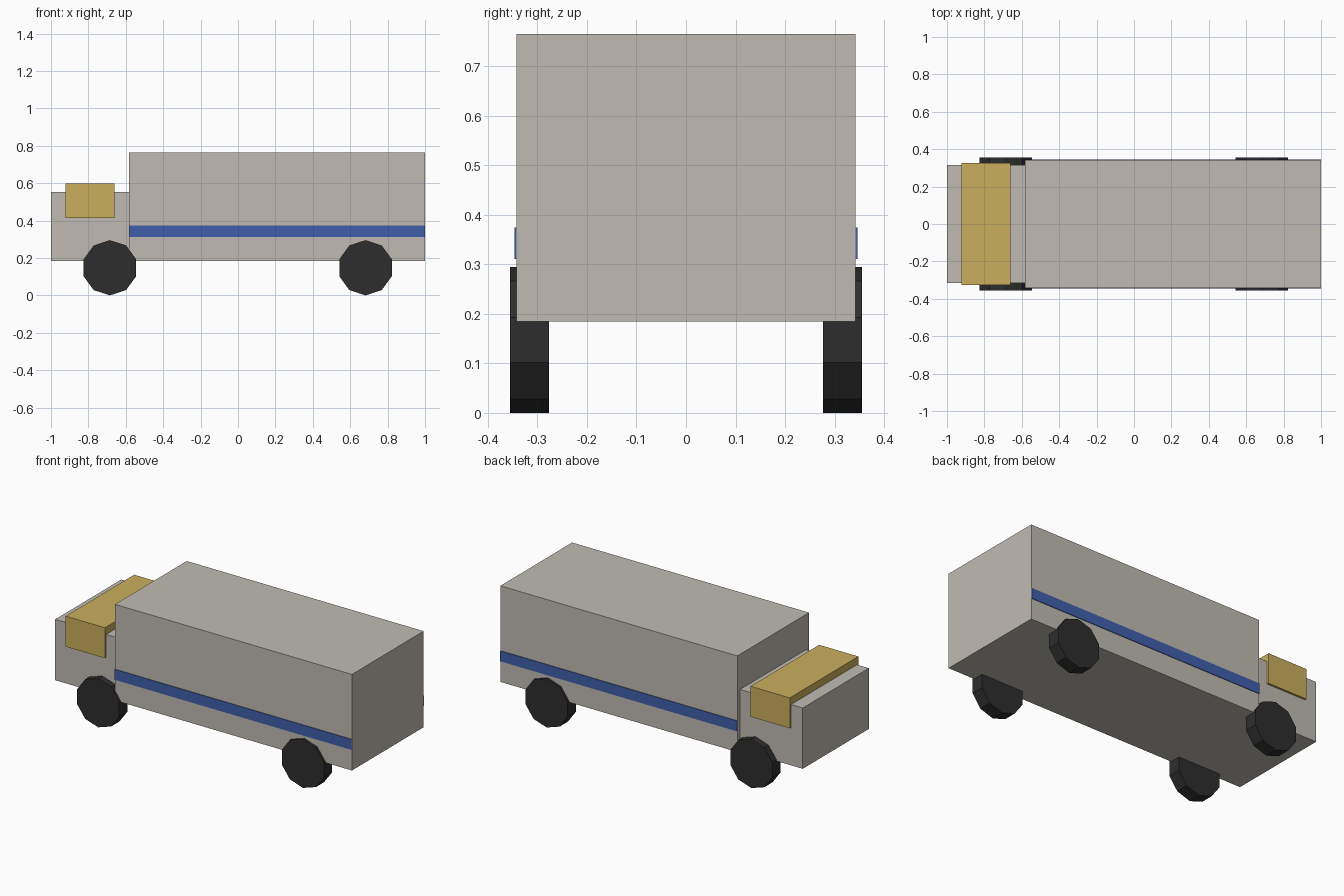
import bpy
import math
from mathutils import Vector

cube = bpy.data.objects.get("Cube")
if cube:
    bpy.data.objects.remove(cube, do_unlink=True)


def material(name, r, g, b):
    mat = bpy.data.materials.new(name)
    mat.use_nodes = True
    mat.diffuse_color = (r, g, b, 1)
    mat.node_tree.nodes["Principled BSDF"].inputs["Base Color"].default_value = (r, g, b, 1)
    return mat


GREY = material("warm grey paint", 0.53, 0.50, 0.45)
GOLD = material("gold window", 0.60, 0.43, 0.11)
BLUE = material("blue stripe", 0.052, 0.117, 0.41)
RUBBER = material("black rubber", 0.027, 0.027, 0.027)


def box(name, low, high, mat):
    low, high = Vector(low), Vector(high)
    bpy.ops.mesh.primitive_cube_add(size=1, location=(low + high) / 2)
    obj = bpy.context.object
    obj.name = name
    obj.scale = high - low
    bpy.ops.object.transform_apply(location=False, rotation=False, scale=True)
    obj.data.materials.append(mat)
    return obj


def wheel(name, x, y):
    # Ten-sided wheel with a corner pointing straight up and down
    radius = 0.1475
    bpy.ops.mesh.primitive_cylinder_add(vertices=10, radius=radius, depth=0.078,
                                        location=(x, y, radius),
                                        rotation=(math.pi / 2, 0, 0))
    obj = bpy.context.object
    obj.name = name
    obj.data.materials.append(RUBBER)


# Body
box("cab", (-1, -0.315, 0.185), (-0.58, 0.315, 0.552), GREY)
box("cargo_box", (-0.582, -0.342, 0.185), (1, 0.342, 0.765), GREY)
box("window_band", (-0.922, -0.327, 0.413), (-0.66, 0.327, 0.597), GOLD)

# Stripes and wheels on both long sides
for side, sign in (("front", -1), ("back", 1)):
    inner, outer = sorted((sign * 0.34, sign * 0.346))
    box(side + "_stripe", (-0.582, inner, 0.311), (0.999, outer, 0.374), BLUE)
    wheel(side + "_cab_wheel", -0.685, sign * 0.316)
    wheel(side + "_cargo_wheel", 0.682, sign * 0.316)
